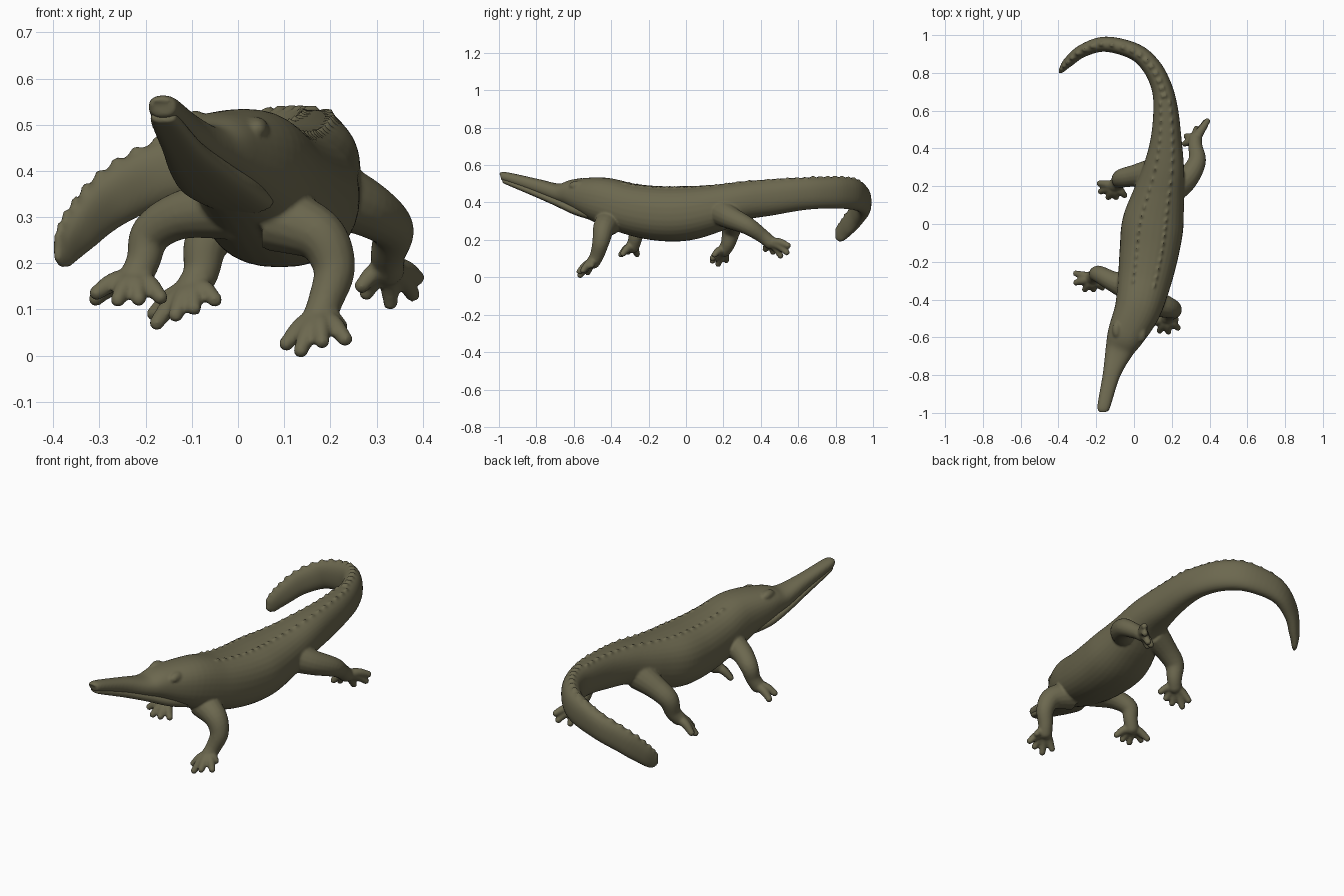
import bpy, bmesh, math
from mathutils import Vector, Matrix

if "Cube" in bpy.data.objects:
    bpy.data.objects.remove(bpy.data.objects["Cube"])

hide = bpy.data.materials.new("olive_hide")
hide.diffuse_color = (0.15, 0.138, 0.078, 1)
hide.use_nodes = True
hide.node_tree.nodes["Principled BSDF"].inputs["Base Color"].default_value = hide.diffuse_color


def spline(pts, n):
    """Catmull-Rom through stations of any length, n steps per span."""
    p = [pts[0]] + list(pts) + [pts[-1]]
    out = []
    for i in range(1, len(p) - 2):
        for k in range(n):
            t = k / n
            out.append([0.5 * (2 * b + (c - a) * t + (2 * a - 5 * b + 4 * c - d) * t * t
                               + (3 * b - a - 3 * c + d) * t ** 3)
                        for a, b, c, d in zip(p[i - 1], p[i], p[i + 1], p[i + 2])])
    out.append(list(pts[-1]))
    return out


def frames(st, upright):
    """Centre, sideways, up and tangent per station; upright keeps z up, else least twist."""
    pos = [Vector(s[:3]) for s in st]
    up, out = Vector((0, 0, 1)), []
    for i, c in enumerate(pos):
        t = (pos[min(i + 1, len(pos) - 1)] - pos[max(i - 1, 0)]).normalized()
        if upright:
            up = Vector((0, 0, 1))
        up = (up - t * up.dot(t)).normalized()
        out.append((c, t.cross(up), up, t))
    return out


def loft(bm, stations, steps=6, sides=24, power=2.0, upright=False):
    """Skin over cross-sections (x, y, z, half width, half height)."""
    st = spline(stations, steps)
    rings = []
    for s, (c, side, up, t) in zip(st, frames(st, upright)):
        ring = []
        for k in range(sides):
            a = math.tau * k / sides
            ca, sa = math.cos(a), math.sin(a)
            u = math.copysign(abs(ca) ** (2 / power), ca) * s[3]
            v = math.copysign(abs(sa) ** (2 / power), sa) * s[4]
            ring.append(bm.verts.new(c + side * u + up * v))
        rings.append(ring)
    for r0, r1 in zip(rings, rings[1:]):
        for k in range(sides):
            j = (k + 1) % sides
            bm.faces.new((r0[k], r0[j], r1[j], r1[k]))
    bm.faces.new(rings[0][::-1])
    bm.faces.new(rings[-1])
    return st


def ball(bm, c, r, scale=(1, 1, 1)):
    bmesh.ops.create_uvsphere(bm, u_segments=16, v_segments=10, radius=r,
                              matrix=Matrix.Translation(c) @ Matrix.Diagonal((*scale, 1)))


def limb(bm, path, toes):
    """Round leg along (x, y, z, radius), ending in a palm and splayed toes."""
    loft(bm, [(*p, p[3]) for p in path], sides=16)
    palm = Vector(path[-1][:3])
    ball(bm, palm, path[-1][3])
    for tip in toes:
        tip = Vector(tip) - Vector((0, 0, 0.009))
        mid = palm.lerp(tip, 0.55) + Vector((0, 0, 0.010))
        loft(bm, [(*palm, .027, .027), (*mid, .022, .022), (*tip, .016, .016)], 4, 12)
        ball(bm, tip, .0165)


def finish(bm, name, voxel, rounds):
    bmesh.ops.recalc_face_normals(bm, faces=bm.faces)
    me = bpy.data.meshes.new(name)
    bm.to_mesh(me)
    bm.free()
    me.materials.append(hide)
    for f in me.polygons:
        f.use_smooth = True
    ob = bpy.data.objects.new(name, me)
    bpy.context.collection.objects.link(ob)
    m = ob.modifiers.new("merge", 'REMESH')
    m.mode, m.voxel_size, m.use_smooth_shade = 'VOXEL', voxel, True
    s = ob.modifiers.new("soften", 'SMOOTH')
    s.factor, s.iterations = 0.5, rounds
    return ob


# upper snout, skull, trunk and curled tail
spine = [
    (-.165, -.99, .540, .022, .017), (-.160, -.965, .537, .034, .026),
    (-.120, -.80, .489, .046, .038), (-.082, -.68, .452, .072, .050),
    (-.045, -.59, .445, .098, .083), (.02, -.45, .412, .123, .124),
    (.055, -.30, .366, .142, .137), (.08, -.15, .342, .157, .146),
    (.10, 0, .342, .163, .146), (.13, .15, .368, .137, .128),
    (.158, .30, .408, .108, .104), (.17, .45, .427, .082, .097),
    (.168, .60, .444, .066, .088), (.148, .72, .450, .055, .083),
    (.095, .83, .450, .050, .083), (.005, .912, .437, .045, .080),
    (-.15, .952, .400, .040, .069), (-.27, .918, .340, .034, .061),
    (-.345, .86, .268, .027, .050), (-.378, .822, .218, .015, .034),
    (-.388, .808, .198, .006, .015)]
body = bmesh.new()
st = loft(body, spine, 6, 32, 2.3, upright=True)

# two rows of low keeled scutes, closing into one crest along the tail
for i, (s, (c, side, up, t)) in enumerate(zip(st, frames(st, True))):
    if i < 33 or i > 112 or i % 2:
        continue
    spread = 0.42 if i < 76 else 0.15
    for sign in (-1, 1):
        u = sign * spread * s[3]
        v = s[4] * (1 - spread ** 2.3) ** (1 / 2.3)
        rot = Matrix((side, t, up)).transposed().to_4x4()
        bmesh.ops.create_cone(body, cap_ends=True, segments=6, radius1=.02, radius2=.005,
                              depth=.022, matrix=Matrix.Translation(c + side * u + up * v)
                              @ rot @ Matrix.Diagonal((.6, 1.5, 1, 1)))

# brow bumps
ball(body, (-.092, -.56, .507), .024, (1, 1.9, 1))
ball(body, (.040, -.575, .490), .027, (1, 1.9, 1))

# front legs
limb(body, [(.08, -.41, .30, .075), (.175, -.44, .26, .058), (.208, -.455, .19, .046),
            (.19, -.475, .12, .038), (.175, -.495, .082, .036)],
     [(.105, -.525, .035), (.136, -.565, .020), (.182, -.57, .04),
      (.232, -.55, .045), (.222, -.505, .072)])
limb(body, [(-.01, -.35, .32, .07), (-.12, -.30, .305, .053), (-.187, -.265, .265, .045),
            (-.205, -.272, .205, .037), (-.224, -.285, .165, .036)],
     [(-.308, -.262, .132), (-.306, -.31, .145), (-.26, -.347, .130),
      (-.215, -.347, .132), (-.168, -.337, .135)])

# hind legs
limb(body, [(.09, .27, .35, .075), (0, .255, .30, .058), (-.065, .242, .25, .050),
            (-.08, .225, .18, .039), (-.10, .205, .145, .036)],
     [(-.182, .215, .10), (-.176, .172, .080), (-.135, .142, .097),
      (-.095, .142, .112), (-.05, .152, .130)])
limb(body, [(.18, .17, .36, .08), (.275, .235, .32, .062), (.333, .33, .275, .048),
            (.325, .41, .22, .038), (.325, .45, .187, .036)],
     [(.388, .545, .178), (.378, .538, .142), (.330, .505, .124),
      (.278, .465, .145), (.268, .425, .160)])
finish(body, "body", .0065, 4)

# lower jaw, leaving a groove as the mouth line
jaw = bmesh.new()
loft(jaw, [(-.163, -.978, .518, .020, .010), (-.158, -.955, .510, .032, .015),
           (-.120, -.80, .450, .046, .020), (-.082, -.68, .404, .070, .025),
           (-.040, -.58, .365, .088, .030), (.010, -.49, .338, .080, .033)],
     6, 24, 2.6, upright=True)
finish(jaw, "lower_jaw", .005, 2)
